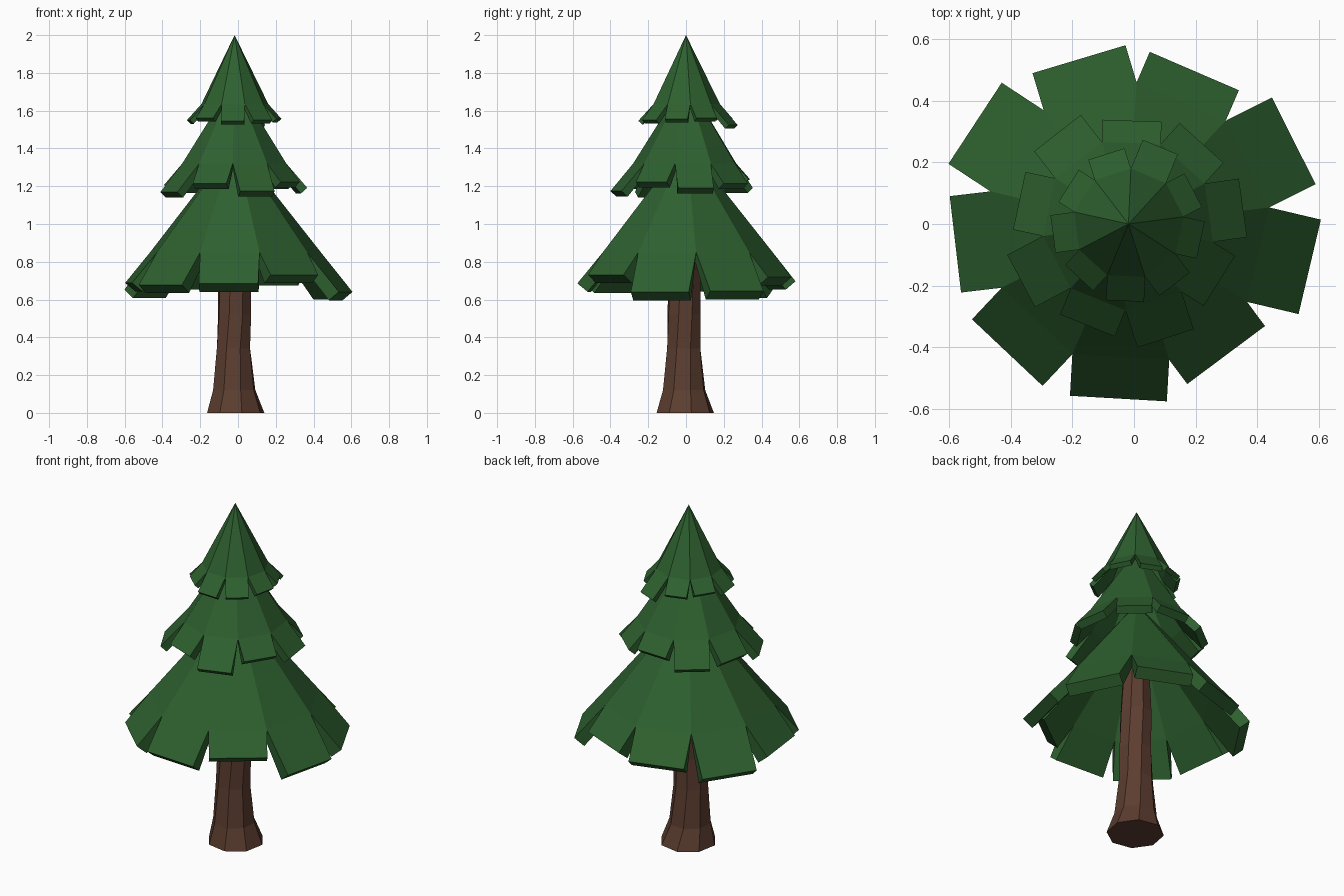
import bpy
import bmesh
from math import radians, sin, cos, pi

cube = bpy.data.objects.get("Cube")
if cube:
    bpy.data.objects.remove(cube, do_unlink=True)


def material(name, rgb):
    mat = bpy.data.materials.new(name)
    mat.use_nodes = True
    mat.diffuse_color = (*rgb, 1)
    mat.node_tree.nodes["Principled BSDF"].inputs["Base Color"].default_value = (*rgb, 1)
    return mat


GREEN = material("needle green", (0.027, 0.117, 0.028))
BROWN = material("bark brown", (0.107, 0.047, 0.029))
AXIS_X = -0.018  # the crown leans slightly off centre


def finish(name, bm, mat):
    bmesh.ops.recalc_face_normals(bm, faces=bm.faces)
    mesh = bpy.data.meshes.new(name)
    bm.to_mesh(mesh)
    bm.free()
    mesh.materials.append(mat)
    obj = bpy.data.objects.new(name, mesh)
    bpy.context.collection.objects.link(obj)
    return obj


def branch_tier(name, apex_z, notch_r, notch_z, slope, start, reaches, thickness):
    """Faceted cone whose every facet runs on as a straight-sided flap."""
    bm = bmesh.new()
    n = len(reaches)
    half = pi / n
    apothem = notch_r * cos(half)
    apex = bm.verts.new((AXIS_X, 0, apex_z))
    angles = [radians(start) + 2 * half * i for i in range(n)]
    rim = [bm.verts.new((AXIS_X + notch_r * cos(a - half), notch_r * sin(a - half), notch_z))
           for a in angles]
    for i, (a, reach) in enumerate(zip(angles, reaches)):
        first, second = rim[i], rim[(i + 1) % n]
        bm.faces.new((apex, first, second))
        # flap carries on outward and down from the facet edge
        out = reach - apothem
        tips = [bm.verts.new((v.co.x + out * cos(a), v.co.y + out * sin(a),
                              notch_z - out * slope)) for v in (first, second)]
        bm.faces.new((first, tips[0], tips[1], second))
    obj = finish(name, bm, GREEN)
    solid = obj.modifiers.new("thickness", "SOLIDIFY")
    solid.thickness = thickness
    solid.offset = -1
    solid.use_even_offset = True
    return obj


# Crown: flap reaches run anticlockwise from the start angle
branch_tier("lower_branches", 1.43, 0.46, 0.85, 1.22, -93.3,
            (0.567, 0.53, 0.604, 0.60, 0.54, 0.558, 0.595, 0.565, 0.573), 0.07)
branch_tier("middle_branches", 1.765, 0.28, 1.32, 1.15, -72,
            (0.39, 0.348, 0.375, 0.354, 0.335, 0.374, 0.362, 0.394, 0.355), 0.045)
branch_tier("top_branches", 2.0, 0.18, 1.635, 1.1, -92.5,
            (0.25, 0.246, 0.24, 0.237, 0.27, 0.238, 0.23, 0.247, 0.237), 0.028)

# Trunk: flared foot, slightly wandering rings (height, radius, x, y)
RINGS = ((0, 0.155, -0.012, -0.004), (0.12, 0.117, -0.02, -0.01),
         (0.34, 0.095, -0.024, -0.012), (0.52, 0.092, -0.018, -0.01),
         (0.75, 0.088, -0.02, -0.008), (1.25, 0.06, -0.018, 0))
SIDES = 8
bm = bmesh.new()
loops = []
for level, (z, r, x, y) in enumerate(RINGS):
    twist = radians(12 + 5 * level)
    loops.append([bm.verts.new((x + r * cos(twist + 2 * pi * i / SIDES),
                                y + r * sin(twist + 2 * pi * i / SIDES), z))
                  for i in range(SIDES)])
for low, high in zip(loops, loops[1:]):
    for i in range(SIDES):
        j = (i + 1) % SIDES
        bm.faces.new((low[i], low[j], high[j], high[i]))
bm.faces.new(loops[0])
bm.faces.new(loops[-1])
finish("trunk", bm, BROWN)
